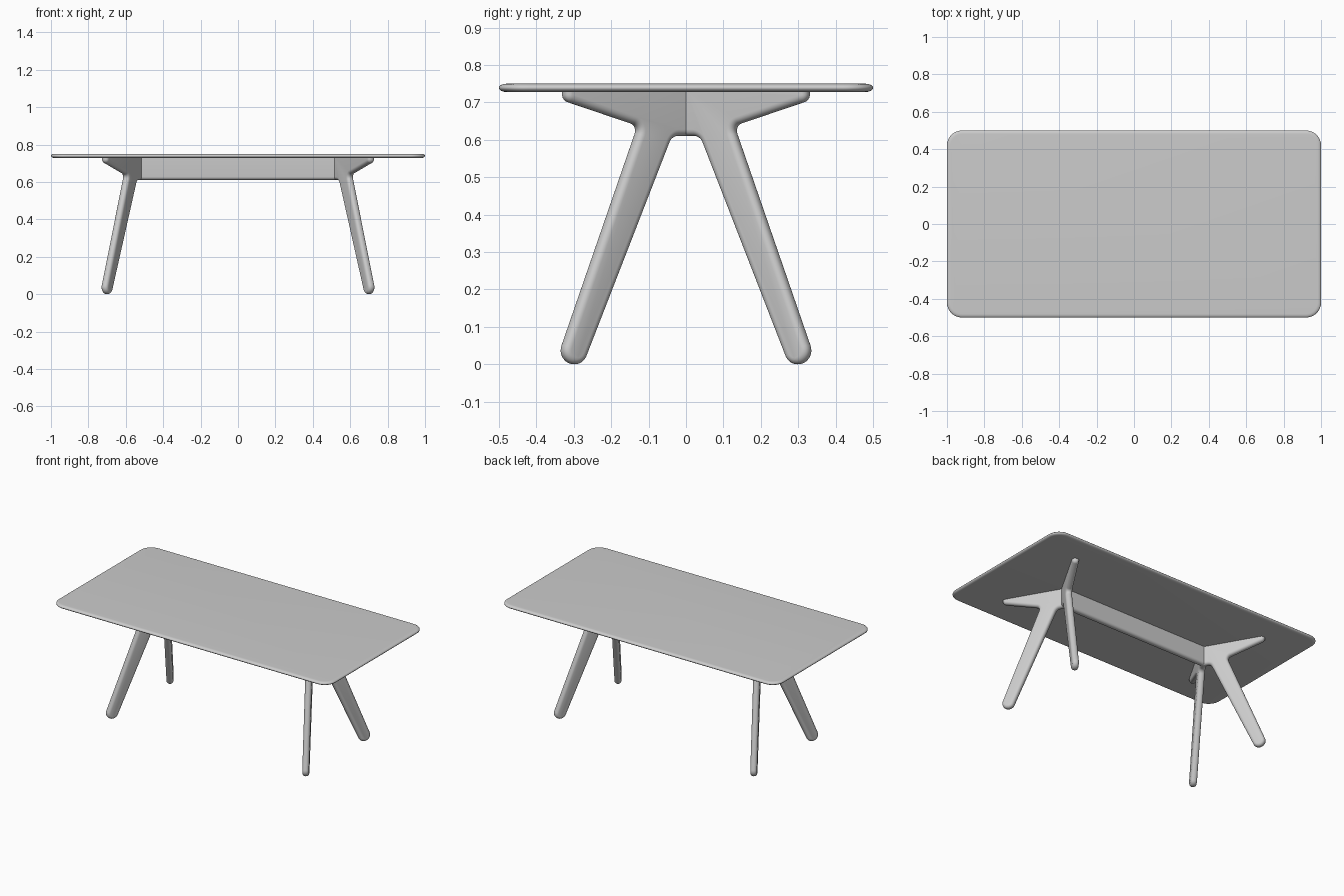
import bpy, bmesh, math
from mathutils import Vector, Matrix

if "Cube" in bpy.data.objects:
    bpy.data.objects.remove(bpy.data.objects["Cube"])

TOP, LOW = 0.735, 0.61      # top and bottom of the under-frame
JOINT = 0.527               # x where beam and two legs meet at 120 degrees
S60 = math.sin(math.radians(60))
T30 = math.tan(math.radians(30))


def fillet(corners, steps=8):
    """corners: (u, v, radius) counter-clockwise -> rounded outline."""
    out = []
    for i, (u, v, r) in enumerate(corners):
        p = Vector((u, v))
        if r == 0:
            out.append(p)
            continue
        a = (Vector(corners[i - 1][:2]) - p).normalized()
        b = (Vector(corners[(i + 1) % len(corners)][:2]) - p).normalized()
        half = a.angle(b) / 2
        centre = p + (a + b).normalized() * r / math.sin(half)
        start = p + a * r / math.tan(half) - centre
        end = p + b * r / math.tan(half) - centre
        sweep = start.angle(end)
        for k in range(steps + 1):
            t = k / steps
            out.append(centre + (start * math.sin((1 - t) * sweep)
                                 + end * math.sin(t * sweep)) / math.sin(sweep))
    return out


def plate(name, outline, half, round_n, round_in, matrix, mitres=(), flat_top=None, steps=6):
    """Solid plate with rounded rim; mitred and flat edges are kept square."""
    count = len(outline)

    def inset(p, q, rim, n):
        if any(abs(p.x - m) < 1e-5 and abs(q.x - m) < 1e-5 for m in mitres):
            return abs(n) * T30
        if flat_top is not None and abs(p.y - flat_top) < 1e-5 and abs(q.y - flat_top) < 1e-5:
            return 0.0
        return rim

    angles = [math.pi / 2 * k / steps for k in range(-steps, steps + 1)]
    bm = bmesh.new()
    rings = []
    for t in angles:
        n = math.copysign(half - round_n, t) + round_n * math.sin(t) if t else 0.0
        rim = round_in * (1 - math.cos(t))
        ring = []
        for i, p in enumerate(outline):
            prev, nxt = outline[i - 1], outline[(i + 1) % count]
            e1, e2 = (p - prev).normalized(), (nxt - p).normalized()
            n1, n2 = Vector((-e1.y, e1.x)), Vector((-e2.y, e2.x))
            d1, d2 = inset(prev, p, rim, n), inset(p, nxt, rim, n)
            det = n1.x * n2.y - n1.y * n2.x
            if abs(det) < 1e-4:
                o = n1 * d1
            else:
                o = Vector((d1 * n2.y - d2 * n1.y, n1.x * d2 - n2.x * d1)) / det
            ring.append(bm.verts.new(matrix @ Vector((p.x + o.x, p.y + o.y, n))))
        rings.append(ring)
    for a, b in zip(rings, rings[1:]):
        for i in range(count):
            j = (i + 1) % count
            bm.faces.new((a[i], a[j], b[j], b[i]))
    bm.faces.new(rings[0][::-1])
    bm.faces.new(rings[-1])
    bmesh.ops.recalc_face_normals(bm, faces=bm.faces[:])
    mesh = bpy.data.meshes.new(name)
    bm.to_mesh(mesh)
    bm.free()
    ob = bpy.data.objects.new(name, mesh)
    bpy.context.collection.objects.link(ob)
    bpy.ops.object.select_all(action='DESELECT')
    ob.select_set(True)
    bpy.context.view_layer.objects.active = ob
    bpy.ops.object.shade_smooth_by_angle(angle=math.radians(35))
    return ob


def upright(x, degrees):
    """Plate standing vertically, running out from (x, 0) in a direction."""
    c, s = math.cos(math.radians(degrees)), math.sin(math.radians(degrees))
    return Matrix(((c, 0, s, x), (s, 0, -c, 0), (0, 1, 0, 0), (0, 0, 0, 1)))


# Tabletop: rounded rectangle with a soft edge
top = fillet([(-1, -0.5, 0.08), (1, -0.5, 0.08), (1, 0.5, 0.08), (-1, 0.5, 0.08)], 12)
plate("tabletop", top, 0.011, 0.011, 0.02, Matrix.Translation((0, 0, 0.739)))

# Central beam, mitred at both ends
beam = fillet([(-JOINT, LOW, 0), (JOINT, LOW, 0), (JOINT, TOP, 0), (-JOINT, TOP, 0)])
plate("beam", beam, 0.02, 0.018, 0.018, upright(0, 0), (-JOINT, JOINT), TOP)

# Legs: splayed leg and support arm in one flat profile
leg = fillet([(0, LOW, 0), (0.041 / S60, LOW, 0.03), (0.278 / S60, 0, 0.0372),
              (0.347 / S60, 0, 0.0372), (0.127 / S60, 0.637, 0.02),
              (0.328 / S60, 0.705, 0.022), (0.328 / S60, TOP, 0), (0, TOP, 0)])
for name, x, degrees in (("back_right_leg", JOINT, 60), ("front_right_leg", JOINT, -60),
                         ("back_left_leg", -JOINT, 120), ("front_left_leg", -JOINT, -120)):
    plate(name, leg, 0.02, 0.018, 0.018, upright(x, degrees), (0,), TOP)
